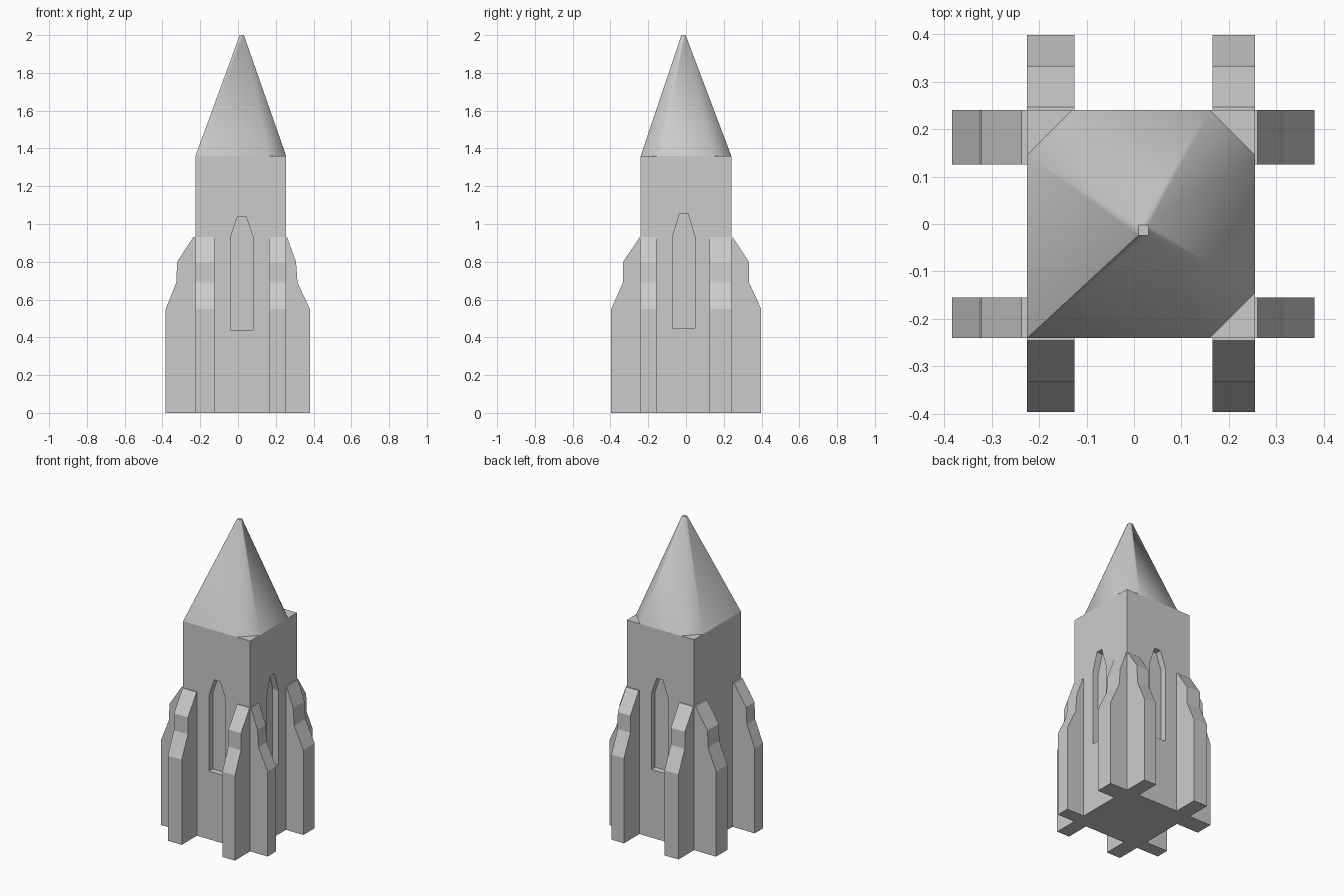
import bpy, bmesh
from mathutils import Vector

if "Cube" in bpy.data.objects:
    bpy.data.objects.remove(bpy.data.objects["Cube"])

X0, X1, Y0, Y1 = -0.225, 0.255, -0.24, 0.24   # tower footprint
EAVES, APEX = 1.36, 2.0


def make(name, verts, faces, smooth=False):
    mesh = bpy.data.meshes.new(name)
    mesh.from_pydata(verts, [], faces)
    bm = bmesh.new()
    bm.from_mesh(mesh)
    bmesh.ops.recalc_face_normals(bm, faces=bm.faces)
    bm.to_mesh(mesh)
    bm.free()
    for p in mesh.polygons:
        p.use_smooth = smooth
    ob = bpy.data.objects.new(name, mesh)
    bpy.context.collection.objects.link(ob)
    return ob


def prism(name, profile, axis, a, b):
    """Extrude an (out, z) profile from a to b along the 'x' or 'y' axis."""
    n = len(profile)
    verts = [(t, u, z) if axis == 'x' else (u, t, z)
             for t in (a, b) for u, z in profile]
    faces = [tuple(range(n)), tuple(range(n, 2 * n))]
    faces += [(i, (i + 1) % n, n + (i + 1) % n, n + i) for i in range(n)]
    return make(name, verts, faces)


# Tower shaft
tower = prism("tower_shaft", [(Y0, 0), (Y1, 0), (Y1, EAVES), (Y0, EAVES)], 'x', X0, X1)


# Pointed window niches in front, back and right walls
def niche(name, centre, base, top, axis, wall, side):
    prof = [(centre - .06, base), (centre + .06, base), (centre + .06, .93),
            (centre + .022, top), (centre - .022, top), (centre - .06, .93)]
    cutter = prism(name, prof, axis, wall - .04 * side, wall + .05 * side)
    mod = tower.modifiers.new(name, 'BOOLEAN')
    mod.object, mod.operation, mod.solver = cutter, 'DIFFERENCE', 'EXACT'
    bpy.context.view_layer.objects.active = tower
    bpy.ops.object.modifier_apply(modifier=name)
    bpy.data.objects.remove(cutter)


niche("front_niche", .02, .44, 1.04, 'y', Y0, -1)
niche("back_niche", .02, .44, 1.04, 'y', Y1, 1)
niche("right_niche", -.012, .45, 1.055, 'x', X1, 1)

# Stepped buttresses, a pair on each wall
def buttress_profile(wall, outs):
    zs = (.55, .69, .80, .93)
    return [(wall, 0), (outs[0], 0)] + list(zip(outs, zs)) + [(wall, .93)]


sides = {
    "left": ('y', X0, (-.383, -.327, -.322, -.237)),
    "right": ('y', X1, (.38, .315, .307, .26)),
    "front": ('x', Y0, (-.396, -.334, -.333, -.245)),
    "back": ('x', Y1, (.398, .334, .333, .247)),
}
spans = {'y': ((Y0, -.155), (.125, Y1)), 'x': ((X0, -.125), (.165, X1))}
for side, (axis, wall, outs) in sides.items():
    for i, (a, b) in enumerate(spans[axis]):
        prism(f"{side}_buttress_{i + 1}", buttress_profile(wall, outs), axis, a, b)

# Spire: square plan with three clipped corners, rising to a tiny square tip
c = .095
base = [(X0, Y0), (X1 - c, Y0), (X1, Y0 + c), (X1, Y1 - c),
        (X1 - c, Y1), (X0 + c, Y1), (X0, Y1 - c)]
ax, ay, r = .02, -.013, .011
tip = [(ax - r, ay - r), (ax + r, ay - r), (ax + r, ay + r), (ax - r, ay + r)]
verts = [(x, y, EAVES) for x, y in base] + [(x, y, APEX) for x, y in tip]
faces = [(0, 1, 8, 7), (1, 2, 8), (2, 3, 9, 8), (3, 4, 9),
         (4, 5, 10, 9), (5, 6, 10), (6, 0, 7, 10), (7, 8, 9, 10),
         tuple(range(6, -1, -1))]
spire = make("spire_roof", verts, faces, smooth=True)
bpy.ops.object.select_all(action='DESELECT')
spire.select_set(True)
bpy.context.view_layer.objects.active = spire
bpy.ops.object.shade_smooth_by_angle(angle=1.05)
